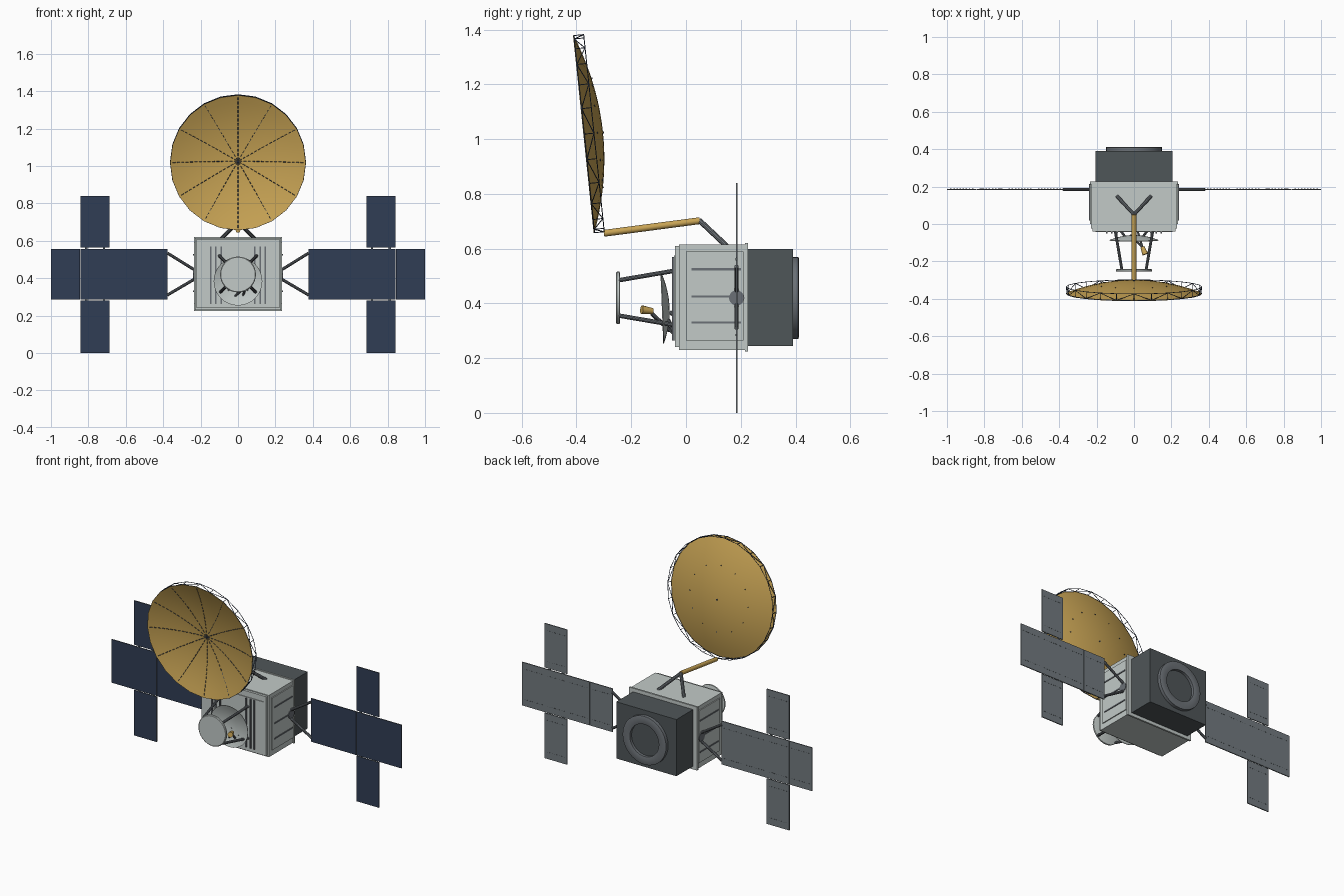
import bpy, bmesh, math
from mathutils import Vector, Matrix

cube = bpy.data.objects.get("Cube")
if cube:
    bpy.data.objects.remove(cube, do_unlink=True)


def material(name, *rgb):
    m = bpy.data.materials.new(name)
    m.use_nodes = True
    m.diffuse_color = (*rgb, 1)
    m.node_tree.nodes["Principled BSDF"].inputs["Base Color"].default_value = (*rgb, 1)
    return m


LIGHT = material("light grey", .54, .59, .575)
DARK = material("dark grey", .078, .092, .098)
MID = material("strut grey", .147, .163, .18)
GOLD = material("gold", .58, .37, .09)
NAVY = material("solar navy", .03, .047, .089)
BACK = material("panel back grey", .17, .196, .214)


def finish(name, bm, *mats, smooth=False):
    mesh = bpy.data.meshes.new(name)
    bm.to_mesh(mesh)
    bm.free()
    ob = bpy.data.objects.new(name, mesh)
    bpy.context.collection.objects.link(ob)
    for m in mats:
        mesh.materials.append(m)
    if smooth:
        bpy.ops.object.select_all(action='DESELECT')
        ob.select_set(True)
        bpy.context.view_layer.objects.active = ob
        bpy.ops.object.shade_smooth_by_angle(angle=math.radians(35))
    return ob


def add_box(bm, lo, hi):
    lo, hi = Vector(lo), Vector(hi)
    mat = Matrix.Translation((lo + hi) / 2) @ Matrix.Diagonal((*(hi - lo), 1))
    bmesh.ops.create_cube(bm, size=1, matrix=mat)


def boxes(name, mat, *spans):
    bm = bmesh.new()
    for lo, hi in spans:
        add_box(bm, lo, hi)
    return finish(name, bm, mat)


def add_tube(bm, a, b, r, sides=8, r2=None):
    a, b = Vector(a), Vector(b)
    d = b - a
    mat = Matrix.Translation((a + b) / 2) @ d.to_track_quat('Z', 'Y').to_matrix().to_4x4()
    bmesh.ops.create_cone(bm, cap_ends=True, segments=sides, radius1=r,
                          radius2=r if r2 is None else r2, depth=d.length, matrix=mat)


def tubes(name, mat, r, *pairs, sides=10, r2=None):
    bm = bmesh.new()
    for a, b in pairs:
        add_tube(bm, a, b, r, sides, r2)
    return finish(name, bm, mat, smooth=True)


def lathe(name, profile, origin, axis, up, mat, segs=32):
    """Spin (radius, distance along axis) points about the axis."""
    axis, up = Vector(axis).normalized(), Vector(up)
    origin = Vector(origin)
    bm = bmesh.new()
    vs = [bm.verts.new(origin + axis * t + up * r) for r, t in profile]
    es = [bm.edges.new(p) for p in zip(vs, vs[1:])]
    bmesh.ops.spin(bm, geom=vs + es, cent=origin, axis=axis, angle=2 * math.pi, steps=segs)
    bmesh.ops.remove_doubles(bm, verts=bm.verts, dist=1e-5)
    bmesh.ops.recalc_face_normals(bm, faces=bm.faces)
    return finish(name, bm, mat, smooth=True)


# Main body with flange, front plate and raised side plates
boxes("main_body", LIGHT, ((-.23, -.025, .23), (.23, .22, .615)))
boxes("body_flange", LIGHT, ((-.235, .215, .225), (.235, .226, .62)))
boxes("front_plate", LIGHT, ((-.222, -.04, .24), (.222, -.025, .61)))
boxes("front_inner_plate", LIGHT, ((-.205, -.044, .265), (.205, -.04, .575)))
boxes("front_slats", MID, *[((s * x - .004, -.052, .265), (s * x + .004, -.044, .57))
                            for s in (-1, 1) for x in (.09, .12, .145)])
boxes("side_plates", LIGHT, *[((s * .232 - .004, 0, .265), (s * .232 + .004, .21, .59)) for s in (-1, 1)])
boxes("side_slats", MID, *[((s * .237 - .003, .02, z - .004), (s * .237 + .003, .2, z + .004))
                           for s in (-1, 1) for z in (.33, .425, .525)])

# Rear equipment box and docking ring
boxes("rear_box", DARK, ((-.207, .22, .245), (.207, .39, .598)))
lathe("rear_ring", [(.1, .385), (.15, .385), (.15, .41), (.145, .412), (.105, .412), (.1, .41), (.1, .385)],
      (0, 0, .42), (0, 1, 0), (0, 0, 1), MID)
lathe("rear_ring_core", [(0, .393), (.1, .393)], (0, 0, .42), (0, 1, 0), (0, 0, 1), DARK)

# Solar wings: navy in front, grey behind
PY = .185
for s, side in ((1, "left"), (-1, "right")):
    cells = [(.375 + i * .156, .287) for i in range(4)] + [(.375 + 2 * .156, z) for z in (0, .565)]
    bm = bmesh.new()
    marks = []
    for x, z in cells:
        x0, x1 = x + .001, x + .156
        h = .27 if z == .287 else .275 if z else .282
        add_box(bm, (min(s * x0, s * x1), PY - .003, z), (max(s * x0, s * x1), PY + .003, z + h))
        for f in (.15, .85):
            for k in range(8):
                cx, cz = s * (x + .02 + k * .0165), z + h * f
                marks.append(((cx - .004, PY + .002, cz - .001), (cx + .004, PY + .004, cz + .001)))
    for f in bm.faces:
        f.material_index = 0 if f.normal.y < -.5 else 1
    finish(side + "_solar_wing", bm, NAVY, BACK)
    boxes(side + "_wing_stitching", DARK, *marks)
    # Hinges between the cells
    boxes(side + "_wing_hinges", DARK, *[((s * (.686 + k) - .006, PY - .004, z - .004),
                                          (s * (.686 + k) + .006, PY + .004, z + .004))
                                         for k in (.03, .125) for z in (.285, .561)])
    tubes(side + "_wing_yoke", MID, .008,
          ((s * .225, PY, .44), (s * .378, PY, .535)), ((s * .225, PY, .4), (s * .378, PY, .31)))
    tubes(side + "_wing_hub", MID, .028, ((s * .225, PY, .42), (s * .24, PY, .42)), sides=20)

# Large dish, tilted slightly downwards
R, DEPTH = .362, .069
centre = Vector((0, -.372, 1.018))
up = Vector((0, -.104, .995)).normalized()
axis = Vector((0, .995, .104)).normalized()
right = Vector((1, 0, 0))


def on_dish(angle, r, t):
    return centre + (up * math.cos(angle) + right * math.sin(angle)) * r + axis * t


def bowl(r):
    return DEPTH * (1 - (r / R) ** 2)


N = 24
radii = [R * i / 10 for i in range(11)]
lathe("large_dish", [(r, bowl(r)) for r in radii] + [(r, bowl(r) - .003) for r in reversed(radii)],
      centre, axis, up, GOLD, N)

# Broken radial ribs on the inside of the bowl
bm = bmesh.new()
for i in range(12):
    a = math.tau * i / 12
    for k in range(15):
        r0 = .006 + k * .0235
        r1 = r0 + .015
        add_tube(bm, on_dish(a, r0, bowl(r0) - .0035), on_dish(a, r1, bowl(r1) - .0035), .0016, 4)
    add_tube(bm, on_dish(a, .2, bowl(.2) - .004), on_dish(a, .2, bowl(.2) + .003), .003, 6)
add_tube(bm, on_dish(0, 0, DEPTH - .006), on_dish(0, 0, DEPTH + .003), .005, 8)
finish("dish_ribs", bm, NAVY)

# Rim truss: two rings, posts and diagonals
bm = bmesh.new()
for i in range(N):
    a, b = math.tau * i / N, math.tau * (i + 1) / N
    f0, f1 = on_dish(a, R, 0), on_dish(b, R, 0)
    k0, k1 = on_dish(a, R, .036), on_dish(b, R, .036)
    for p, q in ((f0, f1), (k0, k1), (f0, k0), (f0, k1) if i % 2 else (k0, f1)):
        add_tube(bm, p, q, .0018, 5)
finish("dish_rim_truss", bm, NAVY)

# Boom carrying the large dish
elbow = (0, .05, .702)
tubes("dish_boom", GOLD, .0125, ((0, -.3, .656), elbow), sides=12)
tubes("boom_legs", MID, .01, *[(elbow, (s * .09, .148, .61)) for s in (-1, 1)])

# Front disc on four struts
lathe("front_disc", [(0, -.255), (.092, -.255), (.096, -.252), (.096, -.243), (.09, -.241), (0, -.241)],
      (0, 0, .42), (0, 1, 0), (0, 0, 1), LIGHT)
tubes("front_disc_struts", MID, .008,
      *[((x * .065, -.243, .42 + z * .065), (x * .1, -.038, .42 + z * .1))
        for x in (-1, 1) for z in (-1, 1)])

# Small dish with its mount and feed
tilt = Vector((0, -.04, 1)).normalized()
small_axis = Vector((0, 1, .04)).normalized()
rings = [.13 * i / 6 for i in range(7)]
lathe("small_dish", [(r, -1.5 * r * r) for r in rings] + [(r, -.003 - 1.5 * r * r) for r in reversed(rings)],
      (0, -.06, .385), small_axis, tilt, LIGHT, 32)
tubes("small_dish_mount", MID, .007, ((0, -.06, .37), (0, -.038, .35)),
      ((-.05, -.065, .34), (-.07, -.038, .285)), ((.05, -.065, .34), (.07, -.038, .285)))
tubes("small_feed_arm", MID, .006, ((.045, -.125, .365), (.02, -.04, .285)),
      ((.045, -.125, .36), (-.02, -.06, .3)))
tubes("small_feed_horn", GOLD, .016, ((.06, -.162, .377), (.045, -.122, .372)), sides=12, r2=.011)
